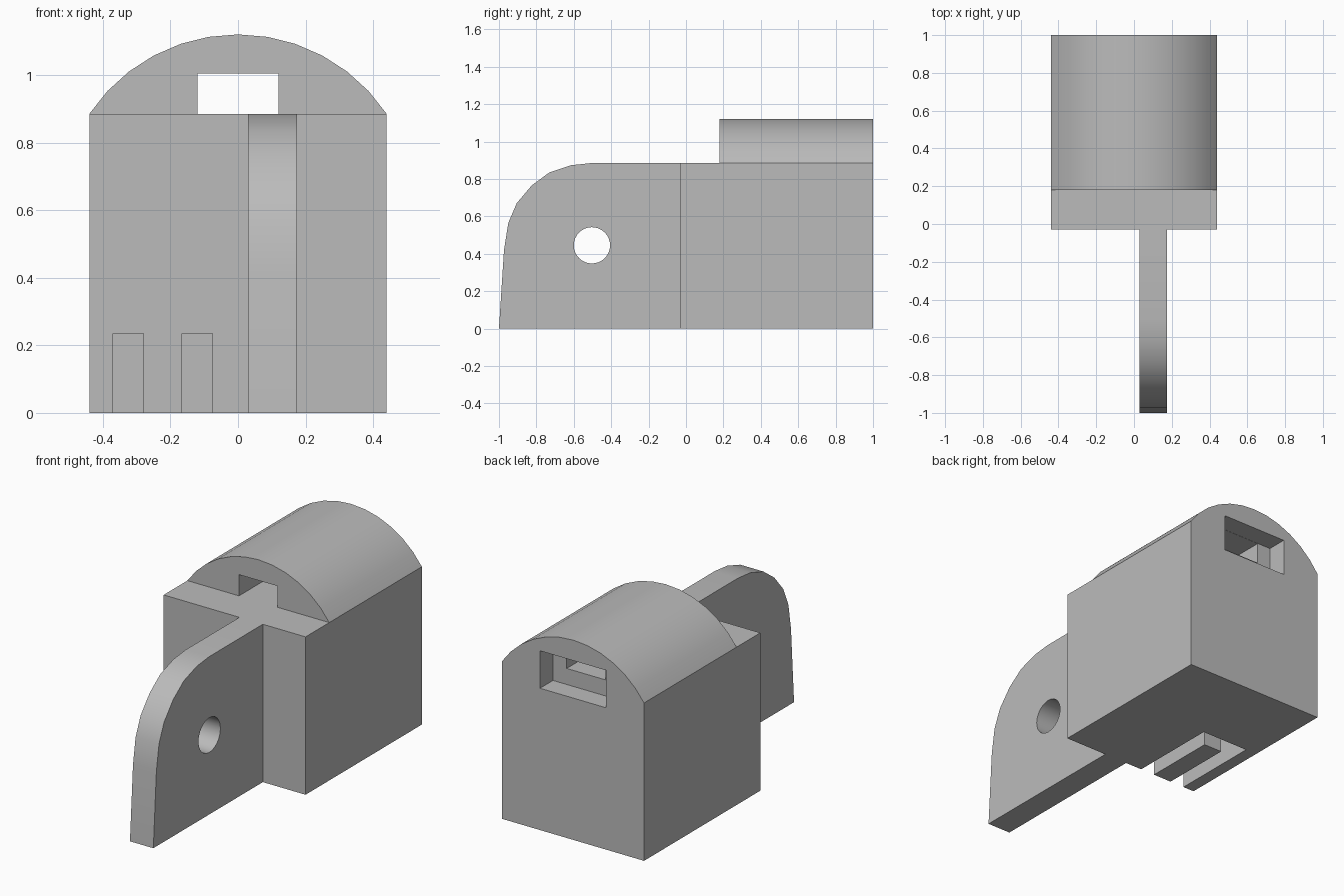
import bpy, bmesh, math
from mathutils import Vector

cube = bpy.data.objects.get("Cube")
if cube:
    bpy.data.objects.remove(cube, do_unlink=True)

grey = bpy.data.materials.new("plain_grey")
grey.use_nodes = True
COLOUR = (0.5, 0.5, 0.5, 1)
grey.diffuse_color = COLOUR
grey.node_tree.nodes["Principled BSDF"].inputs["Base Color"].default_value = COLOUR


def extrude(name, profile, direction, helper=False):
    """Solid made by sweeping a closed outline along a direction."""
    bm = bmesh.new()
    face = bm.faces.new([bm.verts.new(p) for p in profile])
    swept = bmesh.ops.extrude_face_region(bm, geom=[face])["geom"]
    moved = [v for v in swept if isinstance(v, bmesh.types.BMVert)]
    bmesh.ops.translate(bm, verts=moved, vec=Vector(direction))
    bmesh.ops.recalc_face_normals(bm, faces=bm.faces)
    mesh = bpy.data.meshes.new(name)
    bm.to_mesh(mesh)
    bm.free()
    mesh.materials.append(grey)
    obj = bpy.data.objects.new(name, mesh)
    bpy.context.collection.objects.link(obj)
    if helper:
        obj.hide_render = True
        obj.hide_viewport = True
        obj.display_type = 'WIRE'
    return obj


def box(name, x, y, z, helper=False):
    outline = [(x[0], y[0], z[0]), (x[1], y[0], z[0]), (x[1], y[0], z[1]), (x[0], y[0], z[1])]
    return extrude(name, outline, (0, y[1] - y[0], 0), helper)


def boolean(target, other, operation='DIFFERENCE'):
    mod = target.modifiers.new(other.name, 'BOOLEAN')
    mod.object = other
    mod.operation = operation
    mod.solver = 'EXACT'


HALF, FRONT, BACK, TOP = 0.44, -0.03, 1.0, 0.885
CROWN, ROOF_FRONT = 1.12, 0.18

# Main block
body = box("body", (-HALF, HALF), (FRONT, BACK), (0, TOP))

# Curved roof, a shallow circular arc over the block; its base overlaps the block
rise = CROWN - TOP
radius = (HALF ** 2 + rise ** 2) / (2 * rise)
spread = math.asin(HALF / radius)
steps = 12
arc = []
for i in range(steps + 1):
    a = spread * (1 - 2 * i / steps)
    arc.append((radius * math.sin(a), ROOF_FRONT, CROWN - radius + radius * math.cos(a)))
base = [(-HALF, ROOF_FRONT, TOP - 0.2), (HALF, ROOF_FRONT, TOP - 0.2)]
roof = extrude("arched_roof", arc + base, (0, BACK - ROOF_FRONT, 0), helper=True)

# Rounded front fin
outline = [(FRONT + 0.1, 0), (-1, 0), (-0.973, 0.42), (-0.95, 0.565), (-0.905, 0.67),
           (-0.825, 0.765), (-0.73, 0.835), (-0.615, 0.873), (-0.505, TOP), (FRONT + 0.1, TOP)]
fin = extrude("front_fin", [(0.03, y, z) for y, z in outline], (0.145, 0, 0), helper=True)

boolean(body, roof, 'UNION')
boolean(body, fin, 'UNION')

# Round hole through the fin
ring = [2 * math.pi * i / 32 for i in range(32)]
hole = extrude("fin_hole_cutter",
               [(-0.1, -0.503 + 0.097 * math.cos(a), 0.445 + 0.097 * math.sin(a)) for a in ring],
               (0.4, 0, 0), helper=True)
boolean(body, hole)

# Tunnel under the roof, with a wider pocket at the back
boolean(body, box("tunnel_cutter", (-0.12, 0.12), (0.1, 0.95), (TOP, 1.004), True))
boolean(body, box("pocket_cutter", (-0.205, 0.205), (0.885, 1.1), (0.795, 1.005), True))

# U-shaped channel underneath, open at the front
channel = [(-0.37, -0.1), (-0.28, -0.1), (-0.28, 0.39), (-0.165, 0.39),
           (-0.165, -0.1), (-0.075, -0.1), (-0.075, 0.49), (-0.37, 0.49)]
boolean(body, extrude("channel_cutter", [(x, y, -0.1) for x, y in channel], (0, 0, 0.335), True))

# Bake the cuts, drop the helper solids and smooth the curved surfaces
bpy.context.view_layer.update()
graph = bpy.context.evaluated_depsgraph_get()
solid = bpy.data.meshes.new_from_object(body.evaluated_get(graph))
helpers = [m.object for m in body.modifiers]
body.modifiers.clear()
body.data = solid
for helper in helpers:
    bpy.data.objects.remove(helper, do_unlink=True)
body.name = "bracket_body"
bpy.ops.object.select_all(action='DESELECT')
body.select_set(True)
bpy.context.view_layer.objects.active = body
bpy.ops.object.shade_smooth_by_angle(angle=math.radians(30))
